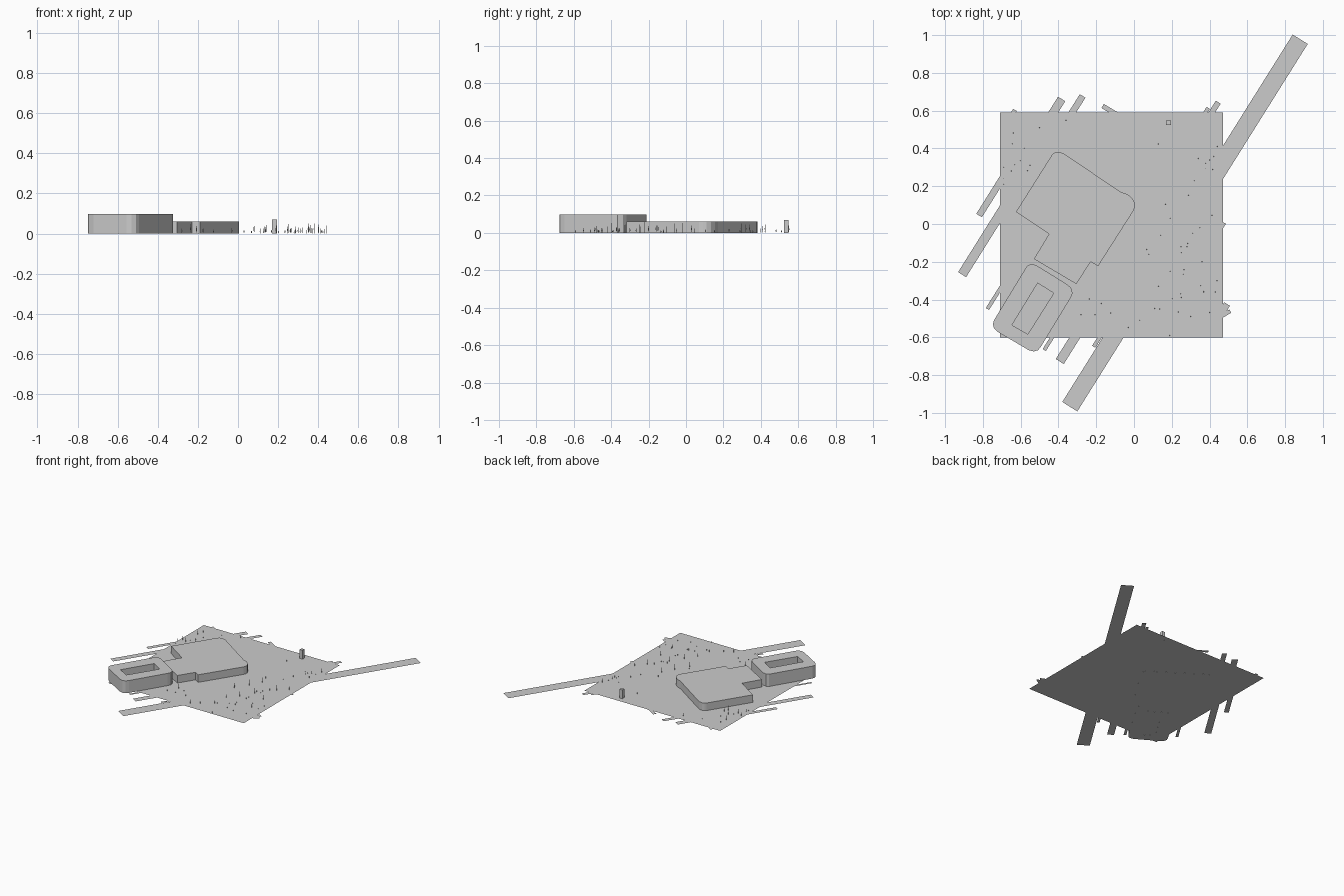
import bpy, bmesh, math, random
from mathutils import Vector

if "Cube" in bpy.data.objects:
    bpy.data.objects.remove(bpy.data.objects["Cube"])

random.seed(4)


def finish(bm, name):
    me = bpy.data.meshes.new(name)
    bm.to_mesh(me)
    bm.free()
    ob = bpy.data.objects.new(name, me)
    bpy.context.collection.objects.link(ob)
    return ob


def flat(name, pts, z=0.0):
    bm = bmesh.new()
    f = bm.faces.new([bm.verts.new((x, y, z)) for x, y in pts])
    f.normal_update()
    if f.normal.z < 0:
        f.normal_flip()
    return finish(bm, name)


def strip(name, a, b, width):
    a, b = Vector(a), Vector(b)
    d = (b - a).normalized()
    n = Vector((-d.y, d.x)) * width / 2
    return flat(name, [a - n, b - n, b + n, a + n])


def block(name, outline, height, hole=None):
    # filled outline (optionally with a courtyard) extruded upward
    bm = bmesh.new()
    edges = []
    for loop in [outline] + ([hole] if hole else []):
        vs = [bm.verts.new((x, y, 0)) for x, y in loop]
        edges += [bm.edges.new((vs[i], vs[(i + 1) % len(vs)])) for i in range(len(vs))]
    bmesh.ops.triangle_fill(bm, edges=edges, use_beauty=True)
    top = bmesh.ops.extrude_face_region(bm, geom=bm.faces[:], use_keep_orig=True)["geom"]
    bmesh.ops.translate(bm, vec=(0, 0, height),
                        verts=[v for v in top if isinstance(v, bmesh.types.BMVert)])
    bmesh.ops.recalc_face_normals(bm, faces=bm.faces[:])
    bmesh.ops.dissolve_limit(bm, angle_limit=0.01, verts=bm.verts[:], edges=bm.edges[:])
    return finish(bm, name)


# Ground plate
flat("ground", [(-.71, -.60), (.47, -.60), (.47, .59), (-.71, .59)], 0.0006)

# Main road crossing the site diagonally
strip("main_road", (.88, .978), (-.34, -.967), .094)

# Paths along the road direction, poking out past the ground: outer end, run, width
along = Vector((.531, .847))
paths = [
    ((-.91, -.268), .47, .05), ((-.82, .045), .32, .035), ((-.776, -.45), .2, .02),
    ((-.393, -.728), .24, .05), ((-.475, -.667), .14, .02), ((-.213, -.65), .1, .02),
    ((-.383, .662), -.16, .045), ((-.272, .678), -.17, .035), ((-.63, .604), -.07, .022),
    ((.446, .645), -.14, .03), ((.393, .615), -.08, .02), ((.493, -.424), -.12, .035),
    ((.48, .005), -.06, .015),
]
for i, (end, run, w) in enumerate(paths):
    strip(f"path_{i}", end, Vector(end) + along * run, w)

# Cross paths
strip("cross_path_back", (-.166, .625), (-.05, .555), .025)
strip("cross_path_right", (.51, -.461), (.42, -.515), .02)
strip("cross_path_top", (-.205, .56), (-.15, .58), .02)

# Large low building
block("large_building", [
    (-.625, .064), (-.435, .365), (-.423, .377), (-.405, .381), (-.377, .376),
    (-.07, .17), (-.05, .163), (-.03, .154), (-.008, .135), (.004, .11), (.005, .09),
    (-.003, .07), (-.19, -.223), (-.23, -.2), (-.305, -.318), (-.53, -.185),
    (-.45, -.053)], .06)

# Taller courtyard building
block("courtyard_building", [
    (-.567, -.223), (-.546, -.212), (-.52, -.217), (-.356, -.318), (-.333, -.338),
    (-.325, -.366), (-.336, -.392), (-.493, -.650), (-.508, -.668), (-.530, -.675),
    (-.557, -.668), (-.72, -.572), (-.742, -.55), (-.747, -.53), (-.741, -.509)], .097,
    hole=[(-.51, -.313), (-.425, -.366), (-.562, -.583), (-.646, -.535)])

# Small kiosk
block("kiosk", [(.17, .523), (.195, .523), (.195, .547), (.17, .547)], .07)

# Slender planting markers
spots = [
    (-.50, .51), (-.58, .40), (-.36, .55), (-.65, .28), (-.69, .21), (-.28, -.48),
    (.03, -.51), (.30, -.49), (.19, -.59), (.13, -.33), (.08, -.16), (.14, -.06),
    (.19, -.25), (.25, -.15), (.28, -.12), (.31, -.05), (.35, -.02), (.36, -.20),
    (.32, .23), (.38, .32), (.44, .41), (.19, .03), (.37, -.36), (.43, -.36),
    (.44, -.30), (.25, -.39), (-.69, .30), (-.69, .24)]
spots += [(random.uniform(.04, .45), random.uniform(-.56, .5)) for _ in range(22)]
spots += [(random.uniform(-.25, .02), random.uniform(-.56, -.3)) for _ in range(5)]
spots += [(random.uniform(-.69, -.55), random.uniform(.25, .56)) for _ in range(6)]
bm = bmesh.new()
for x, y in spots:
    h = random.uniform(.015, .055)
    # thin trunk with a spindle crown
    for r, z, in ((.0025, h * .4),):
        ring = [bm.verts.new((x + r * math.cos(k * math.pi / 2),
                              y + r * math.sin(k * math.pi / 2), z)) for k in range(4)]
        foot, tip = bm.verts.new((x, y, 0)), bm.verts.new((x, y, h))
        for k in range(4):
            a, b = ring[k], ring[(k + 1) % 4]
            bm.faces.new((a, b, tip))
            bm.faces.new((b, a, foot))
finish(bm, "planting_markers")
